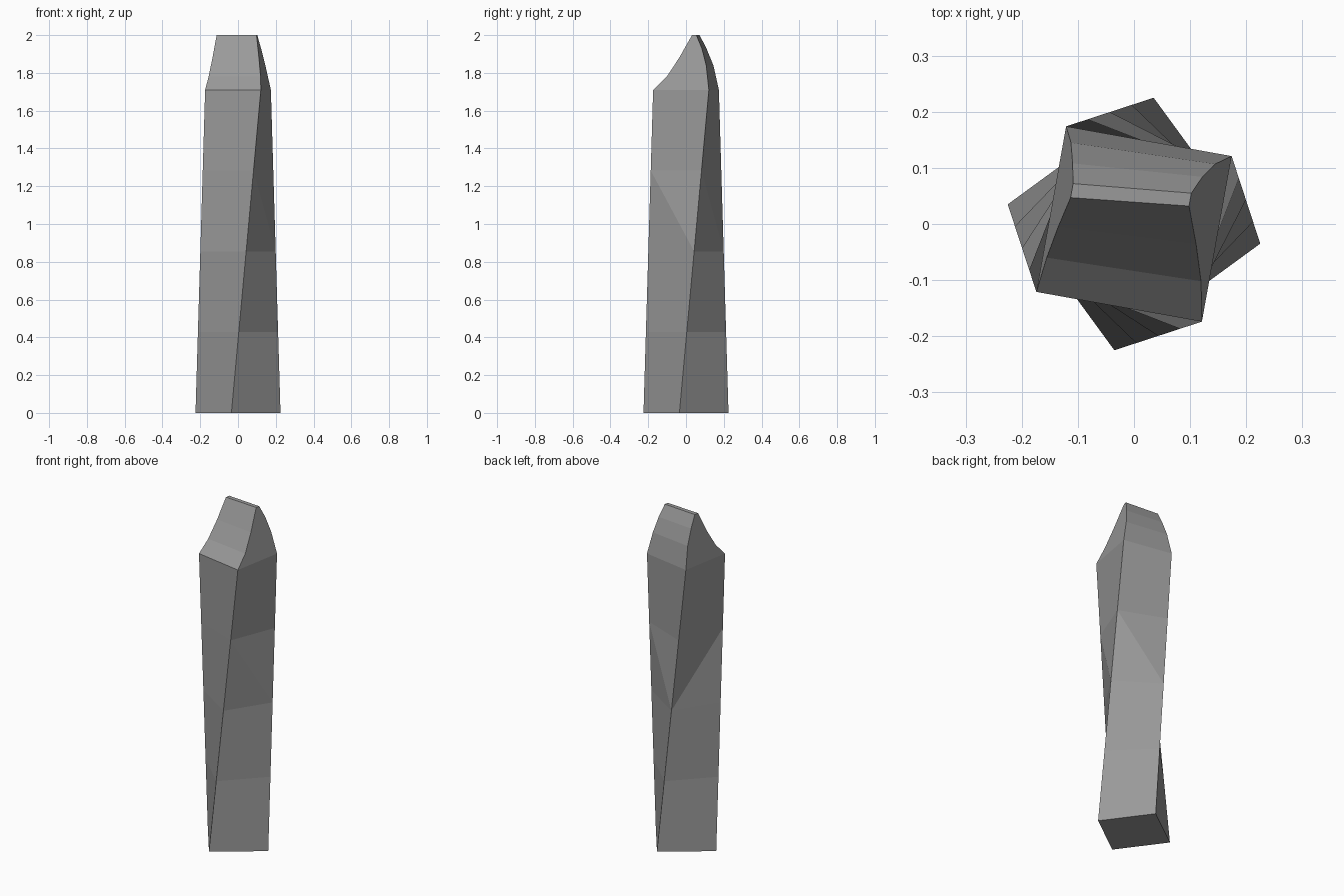
import bpy, bmesh
from mathutils import Vector

if "Cube" in bpy.data.objects:
    bpy.data.objects.remove(bpy.data.objects["Cube"])


def loft(name, rings, splits=()):
    """Closed flat-faced solid through a stack of four-cornered rings.
    splits: (level, side, rising) panels folded along a chosen diagonal."""
    bm = bmesh.new()
    rows = [[bm.verts.new(p) for p in ring] for ring in rings]
    panels = {}
    for n, (low, high) in enumerate(zip(rows, rows[1:])):
        for i in range(4):
            j = (i + 1) % 4
            panels[n, i] = bm.faces.new((low[i], low[j], high[j], high[i]))
    bm.faces.new(rows[0][::-1])
    bm.faces.new(rows[-1])
    for n, i, rising in splits:
        j = (i + 1) % 4
        a, b = (rows[n][i], rows[n + 1][j]) if rising else (rows[n + 1][i], rows[n][j])
        bmesh.utils.face_split(panels[n, i], a, b)
    bmesh.ops.recalc_face_normals(bm, faces=bm.faces)
    mesh = bpy.data.meshes.new(name)
    bm.to_mesh(mesh)
    bm.free()
    obj = bpy.data.objects.new(name, mesh)
    bpy.context.collection.objects.link(obj)
    return obj


def square(x, y, z):
    """Square ring from one corner, turned counter-clockwise."""
    return [Vector(p) for p in ((x, y, z), (-y, x, z), (-x, -y, z), (y, -x, z))]


def right_side(y, z):
    """Point on the flat right side of the crown."""
    return (0.121 + 0.18 * (y + 0.174) - 0.207 * (z - 1.71), y, z)


def left_side(y, z):
    """Point on the flat left side of the crown."""
    return (-0.174 + 0.18 * (y + 0.121) + 0.106 * (z - 1.71), y, z)


# Twisted shaft: straight corner edges between a base and a turned upper square
base = square(-0.035, -0.225, 0)
shoulder = square(0.121, -0.174, 1.71)
levels = 4
rings = [[a.lerp(b, k / levels) for a, b in zip(base, shoulder)]
         for k in range(levels + 1)]

# Crown: concave sloping front, convex back, narrow flat ridge
front_z, back_z = (1.78, 1.88, 2), (1.84, 1.93, 2)
front_right = [right_side(y, z) for y, z in zip((-0.102, -0.036, 0.032), front_z)]
back_right = [right_side(y, z) for y, z in zip((0.107, 0.084, 0.055), back_z)]
back_left = [left_side(y, z) for y, z in zip((0.145, 0.108, 0.072), back_z)]
front_left = [left_side(y, z) for y, z in zip((-0.060, -0.005, 0.047), front_z)]
rings += [list(r) for r in zip(front_right, back_right, back_left, front_left)]

tower = loft("twisted_tower", rings, [(2, 0, False), (2, 1, False), (2, 2, True)])

# Dark grey cladding
cladding = bpy.data.materials.new("dark_grey")
cladding.diffuse_color = (0.32, 0.32, 0.32, 1)
cladding.use_nodes = True
cladding.node_tree.nodes["Principled BSDF"].inputs["Base Color"].default_value = cladding.diffuse_color
tower.data.materials.append(cladding)
